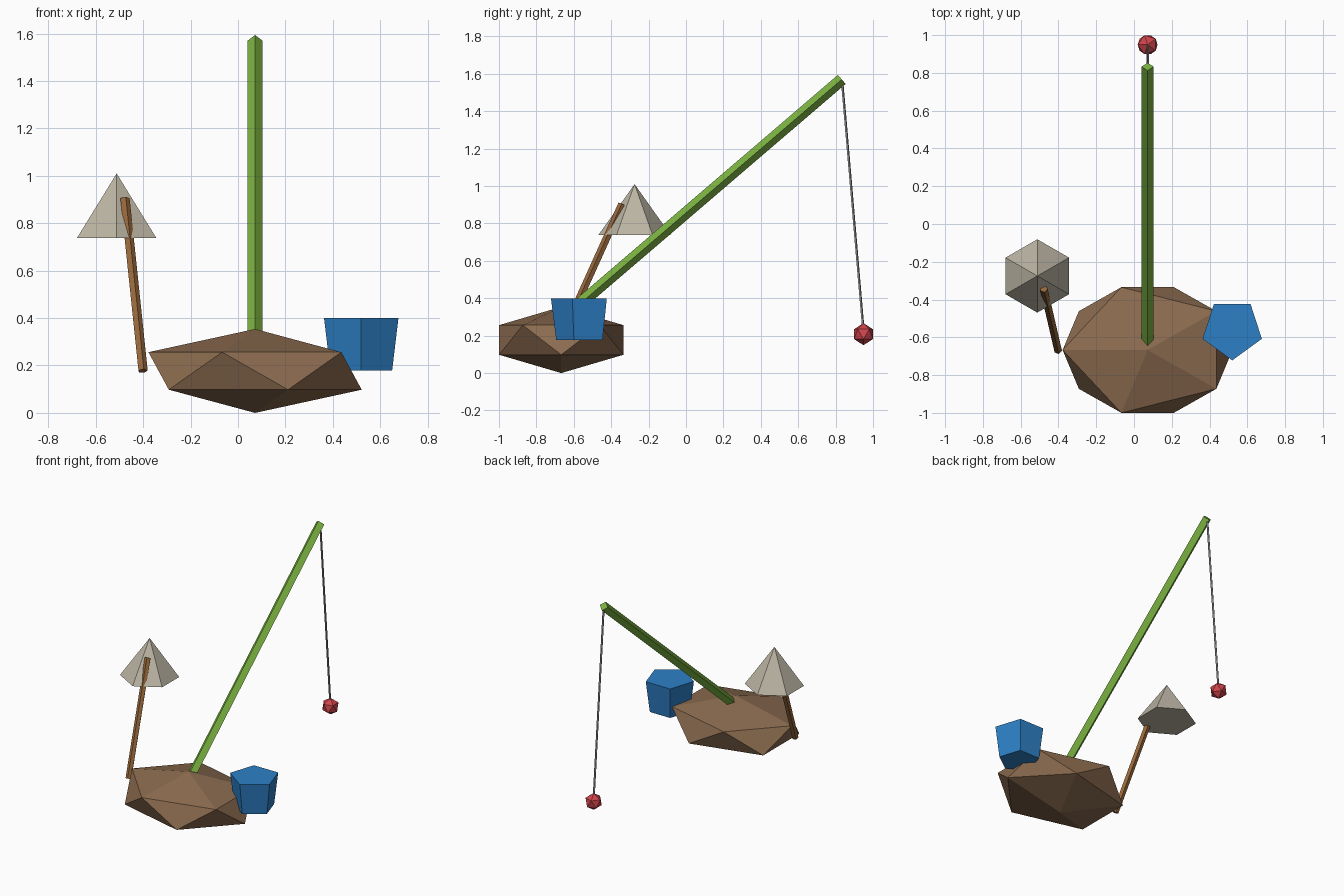
import bpy, bmesh, math
from mathutils import Vector, Matrix

if "Cube" in bpy.data.objects:
    bpy.data.objects.remove(bpy.data.objects["Cube"])


def material(name, hex_code):
    """Flat colour from an sRGB hex code."""
    m = bpy.data.materials.new(name)
    rgb = [int(hex_code[i:i + 2], 16) / 255 for i in (0, 2, 4)]
    lin = [c / 12.92 if c <= 0.04045 else ((c + 0.055) / 1.055) ** 2.4 for c in rgb]
    m.diffuse_color = (*lin, 1)
    m.use_nodes = True
    m.node_tree.nodes["Principled BSDF"].inputs["Base Color"].default_value = m.diffuse_color
    return m


def finish(name, bm, mat):
    bmesh.ops.recalc_face_normals(bm, faces=bm.faces)
    mesh = bpy.data.meshes.new(name)
    bm.to_mesh(mesh)
    bm.free()
    mesh.materials.append(mat)
    ob = bpy.data.objects.new(name, mesh)
    bpy.context.collection.objects.link(ob)
    return ob


def gem(name, centre, radii, mat):
    """Icosahedron scaled along each axis."""
    bm = bmesh.new()
    xf = Matrix.Translation(centre) @ Matrix.Diagonal((*radii, 1)) @ Matrix.Rotation(math.pi, 4, 'Z')
    bmesh.ops.create_icosphere(bm, subdivisions=1, radius=1, matrix=xf)
    return finish(name, bm, mat)


def prism(name, start, end, r1, r2, sides, mat, spin=0):
    """Straight or tapered prism between two points."""
    a, b = Vector(start), Vector(end)
    d = b - a
    turn = d.to_track_quat('Z', 'Y').to_matrix().to_4x4() if d.xy.length > 1e-6 else Matrix()
    bm = bmesh.new()
    xf = Matrix.Translation((a + b) / 2) @ turn @ Matrix.Rotation(spin, 4, 'Z')
    bmesh.ops.create_cone(bm, cap_ends=True, segments=sides, radius1=r1, radius2=r2,
                          depth=d.length, matrix=xf)
    bmesh.ops.remove_doubles(bm, verts=bm.verts, dist=1e-5)
    return finish(name, bm, mat)


earth = material("earth brown", "8b6b4f")
wood = material("wood brown", "98683c")
green = material("leaf green", "7cb342")
grey = material("string grey", "a0a0a0")
red = material("berry red", "cf444b")
blue = material("bucket blue", "2d80c6")
stone = material("pale stone", "bcb5a4")

# Squashed rock base
gem("rock_base", (0.072, -0.667, 0.177), (0.503, 0.391, 0.177), earth)

# Long leaning pole with a string and hanging ball
prism("pole", (0.072, -0.667, 0.285), (0.072, 0.833, 1.57), 0.032, 0.032, 4, green)
prism("string", (0.072, 0.834, 1.56), (0.072, 0.947, 0.24), 0.007, 0.007, 5, grey)
gem("hanging_ball", (0.072, 0.949, 0.208), (0.059, 0.059, 0.059), red)

# Tapered five-sided bucket
prism("bucket", (0.52, -0.557, 0.178), (0.52, -0.557, 0.4), 0.137, 0.165, 5, blue, math.pi)

# Pointed cap on a leaning stick
prism("stick", (-0.402, -0.67, 0.177), (-0.478, -0.342, 0.903), 0.021, 0.021, 5, wood)
prism("pointed_cap", (-0.512, -0.275, 0.737), (-0.512, -0.275, 1.01), 0.194, 0, 6, stone)
